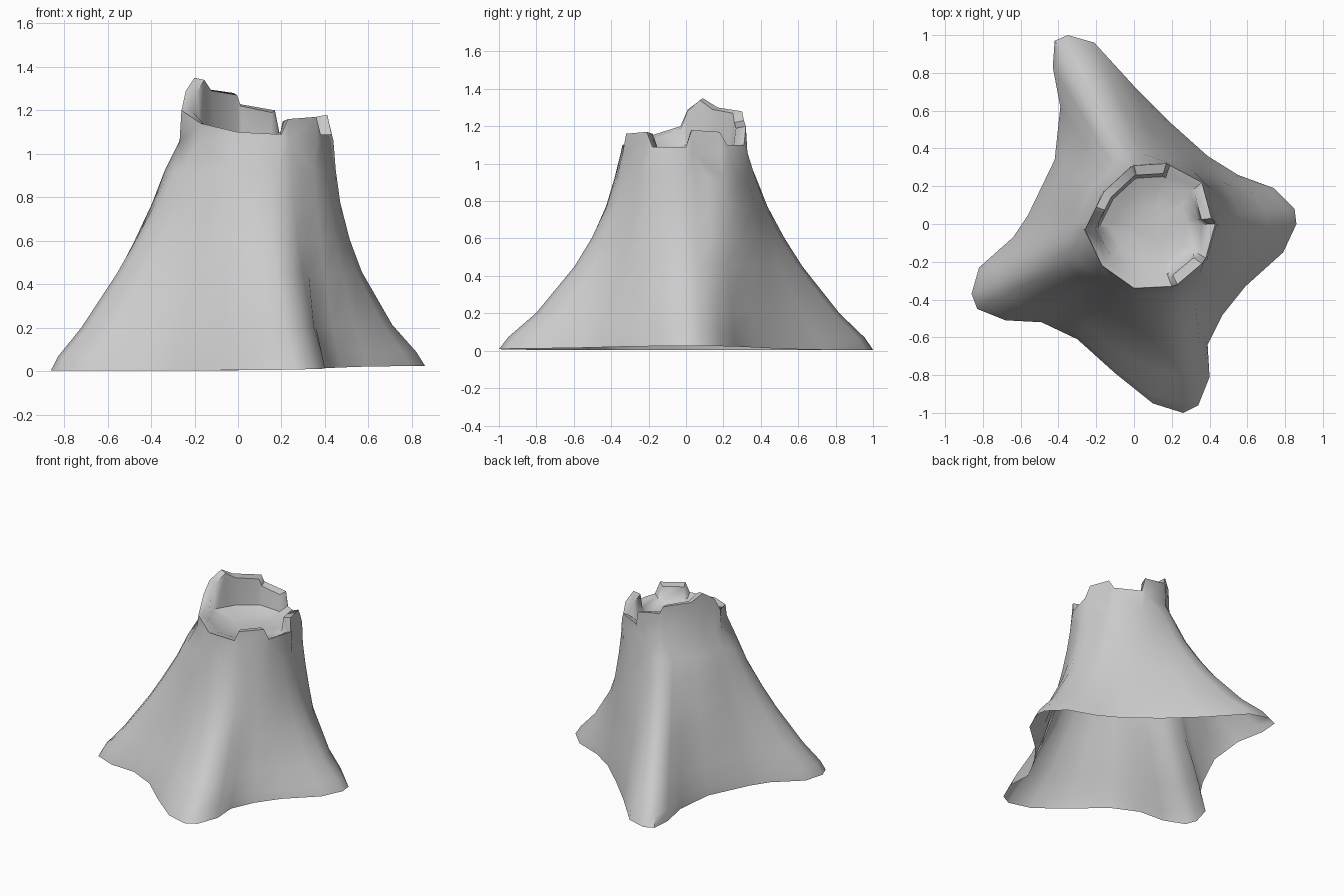
import bpy, bmesh, math

if "Cube" in bpy.data.objects:
    bpy.data.objects.remove(bpy.data.objects["Cube"])

CX, CY = 0.08, -0.01   # axis of the broken top

# ground outline with four spreading roots, counter-clockwise from the right root
BASE = [(.86, 0), (.85, .08), (.74, .19), (.55, .26), (.39, .36), (.20, .53), (0, .73),
        (-.21, .96), (-.35, 1), (-.42, .97), (-.43, .83), (-.39, .62), (-.42, .34),
        (-.56, .05), (-.64, -.07), (-.82, -.23), (-.86, -.37), (-.83, -.45), (-.68, -.51),
        (-.49, -.52), (-.30, -.61), (-.10, -.79), (.10, -.95), (.26, -1), (.34, -.96),
        (.40, -.81), (.39, -.64), (.47, -.48), (.59, -.33), (.79, -.15)]
# jagged rim: x, y, height
RIM = [(.43, 0, 1.09), (.41, .03, 1.18), (.37, .18, 1.17), (.36, .22, 1.10), (.19, .31, 1.10),
       (.17, .32, 1.20), (0, .31, 1.23), (-.02, .30, 1.28), (-.16, .17, 1.30),
       (-.20, .09, 1.35), (-.24, .01, 1.29), (-.26, -.03, 1.20), (-.17, -.22, 1.14),
       (0, -.34, 1.10), (.20, -.33, 1.09), (.23, -.32, 1.16), (.36, -.21, 1.17),
       (.38, -.18, 1.09)]
LEVELS = [(.005, 1), (.07, .93), (.20, .72), (.45, .42), (.60, .28), (.77, .15), (.92, .07)]


def scaled(p, s, z):
    return (CX + (p[0] - CX) * s, CY + (p[1] - CY) * s, z)


def angle_of(p):
    return math.atan2(p[1] - CY, p[0] - CX) % math.tau


def rim_hit(a):
    """Point where a ray at angle a leaves the rim outline."""
    dx, dy = math.cos(a), math.sin(a)
    for i, p in enumerate(RIM):
        q = RIM[(i + 1) % len(RIM)]
        px, py, ex, ey = p[0] - CX, p[1] - CY, q[0] - p[0], q[1] - p[1]
        den = dx * ey - dy * ex
        if abs(den) < 1e-9:
            continue
        t, u = (px * ey - py * ex) / den, (px * dy - py * dx) / den
        if t > 0 and -1e-6 <= u <= 1 + 1e-6:
            return (CX + t * dx, CY + t * dy)
    return (CX + .34 * dx, CY + .34 * dy)


def strips(bm, rings):
    """Skin a stack of equal rings; returns the vertex rings."""
    vs = [[bm.verts.new(c) for c in r] for r in rings]
    n = len(vs[0])
    for a, b in zip(vs, vs[1:]):
        for i in range(n):
            j = (i + 1) % n
            bm.faces.new((a[i], a[j], b[j], b[i]))
    return vs


def zip_rings(bm, a, b):
    """Join two rings of different counts, walking round by angle."""
    def turn(ring, i):
        return (angle_of(ring[i % len(ring)].co) + .3) % math.tau + math.tau * (i // len(ring))
    i = j = 0
    while i < len(a) or j < len(b):
        u, v = a[i % len(a)], b[j % len(b)]
        if j >= len(b) or (i < len(a) and turn(a, i + 1) <= turn(b, j + 1)):
            i += 1
            bm.faces.new((u, a[i % len(a)], v))
        else:
            j += 1
            bm.faces.new((u, b[j % len(b)], v))


def finish(name, bm, angle):
    me = bpy.data.meshes.new(name)
    bm.to_mesh(me)
    bm.free()
    ob = bpy.data.objects.new(name, me)
    bpy.context.collection.objects.link(ob)
    bpy.ops.object.select_all(action='DESELECT')
    ob.select_set(True)
    bpy.context.view_layer.objects.active = ob
    bpy.ops.object.shade_smooth_by_angle(angle=math.radians(angle))


# trunk: root outline blending up into the jagged rim, open underneath
rings = []
n = len(BASE)
for z, t in LEVELS:
    ring = []
    for k, (x, y) in enumerate(BASE):
        a = math.atan2(y - CY, x - CX)
        # spread the columns more evenly round the top so the roots fade out
        even = math.tau * k / n
        d = (even - a + math.pi) % math.tau - math.pi
        top = scaled(rim_hit(a + .6 * d), 1.03, 0)
        # hollows between roots keep their girth longer than the root tips
        reach = math.hypot(x - CX, y - CY)
        fill = .6 + .4 * min(1, max(0, (reach - .5) / .28))
        w = t ** ((1.05 + .3 * math.cos(a)) * fill)
        lift = .02 * max(0, math.cos(a)) * t
        ring.append((top[0] + (x - top[0]) * w, top[1] + (y - top[1]) * w, z + lift))
    rings.append(ring)
bm = bmesh.new()
body = strips(bm, rings)
crown = strips(bm, [[scaled(p, 1.025, 1.06) for p in RIM], RIM])
zip_rings(bm, body[-1], crown[0])
finish("trunk", bm, 50)

# hollow: thick broken teeth, low gaps sloping straight into a dished floor
bm = bmesh.new()
inner = [scaled(p, .84, p[2] - .01) if p[2] > 1.15 else scaled(p, .92, p[2] - .01) for p in RIM]
dish = strips(bm, [RIM, inner,
                   [scaled(p, .79, 1.08 - .06 * (p[0] - CX)) for p in RIM],
                   [scaled(p, .60, 1.055 - .06 * (p[0] - CX)) for p in RIM],
                   [scaled(p, .30, 1.04) for p in RIM]])
bm.faces.new(dish[-1])
finish("hollow", bm, 60)
